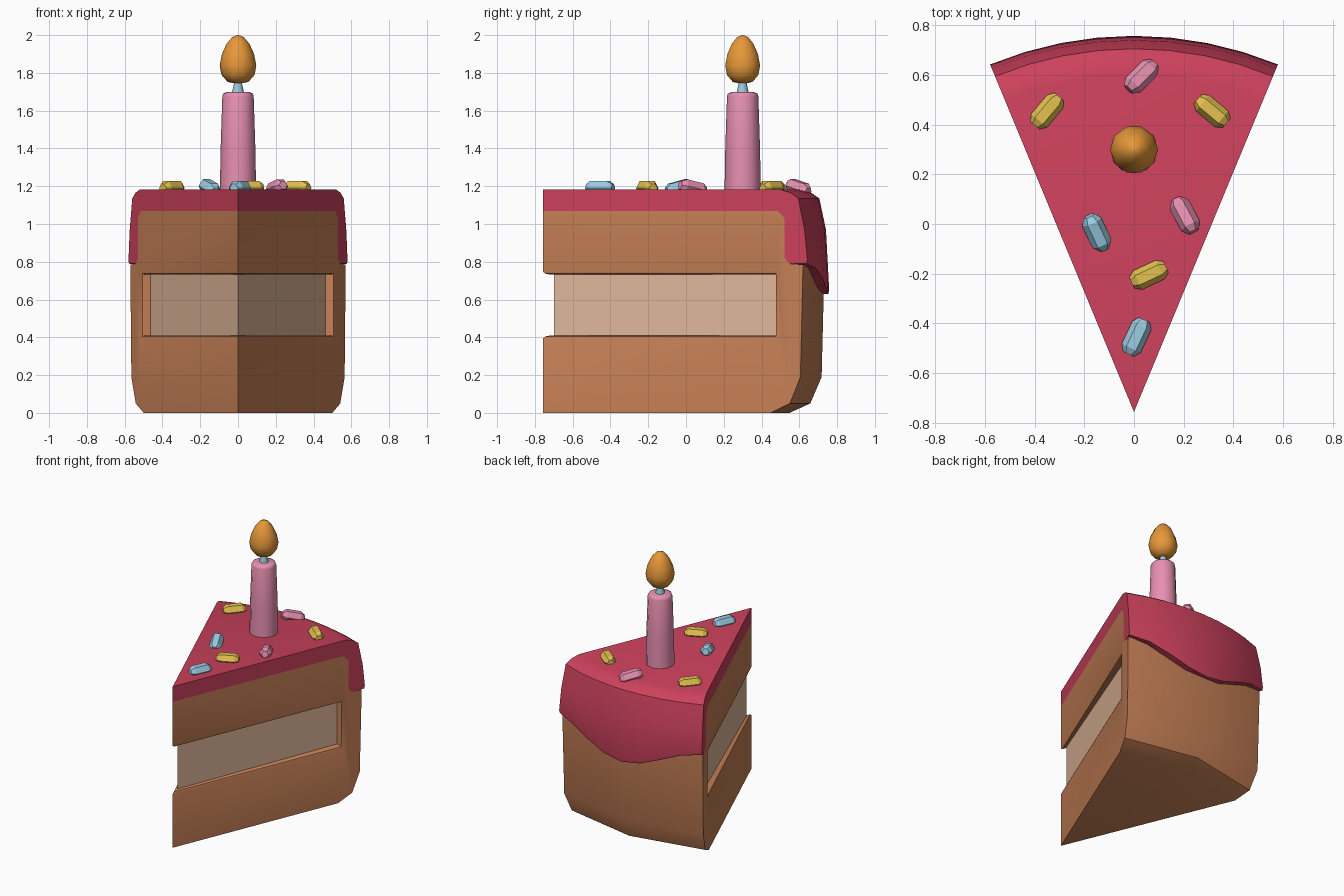
import bpy, bmesh, math
from mathutils import Matrix, Vector

if "Cube" in bpy.data.objects:
    bpy.data.objects.remove(bpy.data.objects["Cube"])

TIP = -0.757
HALF = math.radians(22.5)

def material(name, rgb):
    m = bpy.data.materials.new(name)
    lin = [((c / 255 + 0.055) / 1.055) ** 2.4 for c in rgb]
    m.diffuse_color = (*lin, 1)
    m.use_nodes = True
    m.node_tree.nodes["Principled BSDF"].inputs["Base Color"].default_value = m.diffuse_color
    return m

SPONGE = material("sponge_brown", (200, 129, 87))
ICING = material("icing_red", (204, 65, 92))
CREAM = material("cream_filling", (224, 184, 154))
PINK = material("candle_pink", (233, 145, 178))
FLAME = material("flame_orange", (230, 152, 56))
YELLOW = material("sprinkle_yellow", (228, 194, 80))
BLUE = material("sprinkle_blue", (155, 205, 226))

def make(name, bm, mat, angle=None):
    bmesh.ops.recalc_face_normals(bm, faces=bm.faces[:])
    me = bpy.data.meshes.new(name)
    bm.to_mesh(me)
    bm.free()
    ob = bpy.data.objects.new(name, me)
    bpy.context.collection.objects.link(ob)
    if mat:
        me.materials.append(mat)
    if angle:
        smooth(ob, angle)
    return ob

def smooth(ob, angle):
    bpy.ops.object.select_all(action='DESELECT')
    ob.select_set(True)
    bpy.context.view_layer.objects.active = ob
    bpy.ops.object.shade_smooth_by_angle(angle=math.radians(angle))

def wedge(profile, segments):
    """Sweep a (radius, z) profile around the slice tip; first and last points lie on the tip."""
    bm = bmesh.new()
    z0, z1 = profile(0)[0][1], profile(0)[-1][1]
    lo, hi = bm.verts.new((0, TIP, z0)), bm.verts.new((0, TIP, z1))
    rings = []
    for i in range(segments + 1):
        t = 2 * i / segments - 1
        s, c = math.sin(t * HALF), math.cos(t * HALF)
        rings.append([lo] + [bm.verts.new((r * s, TIP + r * c, z))
                             for r, z in profile(t)[1:-1]] + [hi])
    for a, b in zip(rings, rings[1:]):
        for j in range(len(a) - 1):
            quad = [a[j], b[j], b[j + 1], a[j + 1]]
            bm.faces.new(list(dict.fromkeys(quad)))
    bm.faces.new(rings[0])
    bm.faces.new(rings[-1][::-1])
    return bm

def prism(points, z0, z1):
    bm = bmesh.new()
    f = bm.faces.new([bm.verts.new((x, y, z0)) for x, y in points])
    ext = bmesh.ops.extrude_face_region(bm, geom=[f])
    for v in ext['geom']:
        if isinstance(v, bmesh.types.BMVert):
            v.co.z = z1
    return bm

def lathe(profile, sides):
    bm = bmesh.new()
    rings = [[bm.verts.new((r * math.cos(2 * math.pi * k / sides),
                            r * math.sin(2 * math.pi * k / sides), z))
              for k in range(sides)] for r, z in profile]
    for a, b in zip(rings, rings[1:]):
        for k in range(sides):
            n = (k + 1) % sides
            bm.faces.new((a[k], a[n], b[n], b[k]))
    bm.faces.new(rings[0][::-1])
    bm.faces.new(rings[-1])
    return bm

# sponge body, with a step where the icing sits
def sponge_profile(t):
    return [(0, 0), (1.305, 0), (1.415, .05), (1.475, .19), (1.49, .785), (1.41, .79),
            (1.385, .82), (1.385, 1.03), (1.345, 1.07), (0, 1.07)]
sponge = make("sponge", wedge(sponge_profile, 2), SPONGE)

# notch for the filling, cut through both sides and the tip
Z0, Z1 = .41, .732
right = [(.60, .431), (.509, .469), (.444, .496)]
outline = [(0, -1.2)] + right + [(-x, y) for x, y in reversed(right)]
cutter = make("notch_cutter", prism(outline, Z0, Z1), None)
mod = sponge.modifiers.new("notch", 'BOOLEAN')
mod.operation, mod.object, mod.solver = 'DIFFERENCE', cutter, 'EXACT'
dg = bpy.context.evaluated_depsgraph_get()
bm = bmesh.new()
bm.from_mesh(bpy.data.meshes.new_from_object(sponge.evaluated_get(dg)))
sponge.modifiers.clear()
bpy.data.objects.remove(cutter)

# soften the rim of the notch
def on_rim(v):
    x, y, z = v.co
    side = abs(x) * math.cos(HALF) - (y - TIP) * math.sin(HALF)
    return abs(side) < 1e-3 and Z0 - .001 < z < Z1 + .001
bmesh.ops.dissolve_limit(bm, angle_limit=.002, verts=bm.verts[:], edges=bm.edges[:])
rim = [e for e in bm.edges if all(on_rim(v) for v in e.verts)]
bmesh.ops.bevel(bm, geom=rim, offset=.016, offset_type='OFFSET', segments=2,
                profile=.5, affect='EDGES', clamp_overlap=True)
bm.to_mesh(sponge.data)
bm.free()
smooth(sponge, 42)

# cream filling
make("cream_layer", prism([(0, -.70), (.468, .50), (-.468, .50)], Z0 - .004, Z1 + .004), CREAM)

# icing, dripping lower in the middle of the back
def icing_profile(t):
    zb = .79 - .08 * (1 + math.cos(math.pi * t))
    return [(0, 1.07), (1.345, 1.07), (1.385, 1.03), (1.385, .82), (1.41, .79), (1.44, zb),
            (1.51, zb), (1.515, zb + .02), (1.498, .97), (1.463, 1.135), (1.42, 1.165),
            (1.36, 1.182), (0, 1.182)]
make("icing", wedge(icing_profile, 8), ICING, 42)

# candle, wick and flame
for name, prof, sides, mat in (
    ("candle", [(.096, 1.17), (.092, 1.4), (.083, 1.675), (.078, 1.69), (.062, 1.698)], 12, PINK),
    ("wick", [(.033, 1.69), (.022, 1.74), (.02, 1.78)], 8, BLUE),
    ("flame", [(.02, 1.745), (.055, 1.752), (.088, 1.79), (.097, 1.84), (.085, 1.90),
               (.06, 1.955), (.03, 1.99), (.004, 2.0)], 10, FLAME),
):
    make(name, lathe(prof, sides), mat, 50).location = (0, .30, 0)

# sprinkles: x, y, heading, tilt, colour
for i, (x, y, head, tilt, mat) in enumerate((
    (.03, .595, 45, 14, PINK), (-.35, .455, 50, 0, YELLOW), (.315, .455, -40, 0, YELLOW),
    (.205, .035, -62, -12, PINK), (-.15, -.035, 115, -14, BLUE),
    (.06, -.205, 25, 0, YELLOW), (.01, -.455, 65, 0, BLUE))):
    bm = lathe([(.024, -.076), (.042, -.05), (.042, .05), (.024, .076)], 6)
    m = (Matrix.Translation((x, y, 1.19)) @ Matrix.Rotation(math.radians(head), 4, 'Z')
         @ Matrix.Rotation(math.radians(90 + tilt), 4, 'Y') @ Matrix.Rotation(math.radians(30), 4, 'Z'))
    bm.transform(m)
    make(f"sprinkle_{i + 1}", bm, mat, 30)
